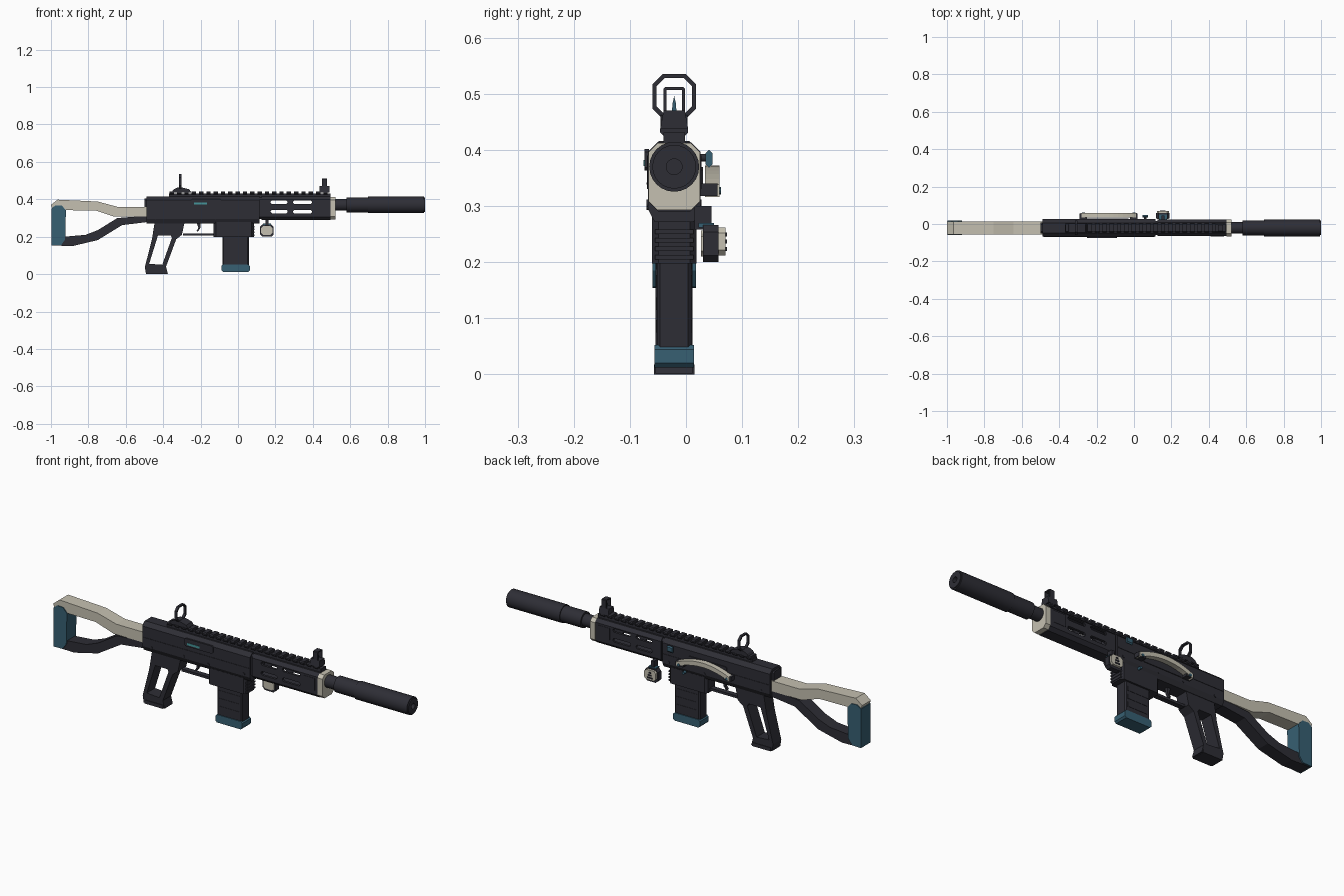
import bpy, bmesh, math
from mathutils import Vector

if "Cube" in bpy.data.objects:
    bpy.data.objects.remove(bpy.data.objects["Cube"], do_unlink=True)

CY = -0.021  # centre plane of the body
BORE = 0.37  # height of the barrel axis


def material(name, rgb):
    m = bpy.data.materials.new(name)
    m.use_nodes = True
    m.diffuse_color = (*rgb, 1)
    m.node_tree.nodes["Principled BSDF"].inputs["Base Color"].default_value = (*rgb, 1)
    return m


DARK = material("charcoal", (0.027, 0.027, 0.036))
CREAM = material("cream", (0.56, 0.53, 0.44))
TEAL = material("slate teal", (0.038, 0.115, 0.17))
BRIGHT = material("bright teal", (0.06, 0.3, 0.32))


def prism(name, pts, axis, lo, hi, mat):
    """Extrude a 2D outline along an axis from lo to hi."""
    def place(p, d):
        return {"x": (d, p[0], p[1]), "y": (p[0], d, p[1]), "z": (p[0], p[1], d)}[axis]
    bm = bmesh.new()
    a, b = [[bm.verts.new(place(p, d)) for p in pts] for d in (lo, hi)]
    bm.faces.new(a)
    bm.faces.new(b[::-1])
    n = len(pts)
    for i in range(n):
        bm.faces.new((a[i], b[i], b[(i + 1) % n], a[(i + 1) % n]))
    bmesh.ops.recalc_face_normals(bm, faces=bm.faces)
    me = bpy.data.meshes.new(name)
    bm.to_mesh(me)
    bm.free()
    me.materials.append(mat)
    ob = bpy.data.objects.new(name, me)
    bpy.context.collection.objects.link(ob)
    return ob


def chamfered(a0, a1, b0, b1, c):
    return [(a0 + c, b0), (a1 - c, b0), (a1, b0 + c), (a1, b1 - c),
            (a1 - c, b1), (a0 + c, b1), (a0, b1 - c), (a0, b0 + c)]


def box(name, x, y, z, mat, c=0, axis="x"):
    r = {"x": x, "y": y, "z": z}
    u, v = [r[k] for k in "xyz" if k != axis]
    pts = chamfered(*u, *v, c) if c else [(u[0], v[0]), (u[1], v[0]), (u[1], v[1]), (u[0], v[1])]
    return prism(name, pts, axis, *r[axis], mat)


def ring(cu, cv, r, n=24):
    return [(cu + r * math.cos(math.tau * i / n), cv + r * math.sin(math.tau * i / n)) for i in range(n)]


def cylinder(name, cu, cv, r, axis, lo, hi, mat, n=24):
    ob = prism(name, ring(cu, cv, r, n), axis, lo, hi, mat)
    bpy.ops.object.select_all(action="DESELECT")
    ob.select_set(True)
    bpy.context.view_layer.objects.active = ob
    bpy.ops.object.shade_smooth_by_angle(angle=math.radians(35))
    return ob


def cut(ob, cutter):
    """Subtract the cutter, bake the result and discard the cutter."""
    mod = ob.modifiers.new("cut", "BOOLEAN")
    mod.operation, mod.solver, mod.object = "DIFFERENCE", "EXACT", cutter
    bpy.context.view_layer.update()
    me = bpy.data.meshes.new_from_object(ob.evaluated_get(bpy.context.evaluated_depsgraph_get()))
    ob.modifiers.remove(mod)
    ob.data = me
    bpy.data.objects.remove(cutter, do_unlink=True)


def both_sides(name, x, z, depth, mat):
    for side, y0 in (("right", -0.068 - depth), ("left", 0.026)):
        box(f"{name}_{side}", x, (y0, y0 + depth), z, mat)


# Receiver
receiver = [(-0.056, 0.272), (0.014, 0.272), (0.026, 0.295), (0.026, 0.397),
            (0.006, 0.416), (-0.048, 0.416), (-0.068, 0.397), (-0.068, 0.295)]
prism("receiver", receiver, "x", -0.49, 0.115, DARK)
both_sides("receiver_seam", (-0.485, 0.11), (0.338, 0.342), 0.002, DARK)
for i, (x, z) in enumerate([(-0.44, 0.3), (-0.26, 0.305), (-0.12, 0.3), (0.08, 0.305)]):
    cylinder(f"receiver_pin_{i}", x, z, 0.007, "y", -0.07, 0.028, DARK, 12)
box("rear_cap", (-0.5, -0.485), (-0.05, 0.008), (0.285, 0.405), DARK, 0.01)

# Ejection port and bolt
box("port_cover", (-0.25, -0.09), (-0.074, -0.066), (0.363, 0.402), DARK, 0.006, "y")
box("bolt", (-0.235, -0.165), (-0.0755, -0.07), (0.371, 0.382), BRIGHT)

# Handguard: hollow shell with vent slots
guard = prism("handguard", chamfered(-0.065, 0.023, 0.29, 0.414, 0.016), "x", 0.125, 0.495, DARK)
cut(guard, box("cavity", (0.14, 0.485), (-0.053, 0.011), (0.302, 0.402), DARK))
for x in ((0.175, 0.265), (0.295, 0.395)):
    for z in ((0.375, 0.393), (0.325, 0.344)):
        cut(guard, box("slot", x, (-0.2, 0.2), z, DARK, 0.006, "y"))
box("guard_joint", (0.11, 0.13), (-0.058, 0.016), (0.295, 0.41), DARK, 0.01)
both_sides("guard_strip", (0.41, 0.48), (0.33, 0.39), 0.0015, DARK)
prism("front_collar", chamfered(-0.067, 0.025, 0.293, 0.412, 0.016), "x", 0.494, 0.522, CREAM)

# Barrel and muzzle tube
cylinder("barrel", CY, BORE, 0.031, "x", 0.515, 0.59, DARK)
cylinder("tube_sleeve", CY, BORE, 0.04, "x", 0.58, 0.705, DARK)
tube = cylinder("muzzle_tube", CY, BORE, 0.0445, "x", 0.695, 0.995, DARK)
cap = cylinder("muzzle_cap", CY, BORE, 0.039, "x", 0.99, 1.0, DARK)
for ob in (cap, tube):
    cut(ob, prism("bore", ring(CY, BORE, 0.014), "x", 0.96, 1.1, DARK))

# Top rail with teeth
box("rail_base", (-0.37, 0.495), (-0.04, -0.002), (0.41, 0.431), DARK)
teeth = 22
for i in range(teeth):
    x = -0.365 + i * 0.86 / teeth
    box(f"rail_tooth_{i}", (x, x + 0.023), (-0.046, 0.004), (0.426, 0.443), DARK, 0.005)

# Rear ring sight
prism("rear_sight_base", [(-0.355, 0.437), (-0.25, 0.437), (-0.26, 0.453), (-0.295, 0.462),
                          (-0.325, 0.462), (-0.345, 0.453)], "y", -0.045, 0.003, DARK)
sight = prism("rear_sight_ring", chamfered(-0.06, 0.018, 0.456, 0.535, 0.018), "x", -0.315, -0.302, DARK)
cut(sight, prism("sight_hole", chamfered(-0.053, 0.011, 0.463, 0.528, 0.015), "x", -0.4, -0.2, DARK))

# Front post sight
prism("front_sight_base", [(-0.046, 0.437), (0.004, 0.437), (-0.002, 0.47), (-0.04, 0.47)],
      "x", 0.435, 0.488, DARK)
frame = box("front_sight_frame", (0.45, 0.476), (-0.04, -0.002), (0.465, 0.512), DARK, 0.003)
cut(frame, box("frame_hole", (0.4, 0.6), (-0.035, -0.007), (0.47, 0.507), DARK))
prism("front_sight_post", [(CY - 0.004, 0.468), (CY + 0.004, 0.468), (CY + 0.003, 0.483), (CY, 0.496),
                           (CY - 0.003, 0.483)], "x", 0.459, 0.467, TEAL)

# Magazine well, magazine and base
box("magazine_well", (-0.13, 0.085), (-0.061, 0.019), (0.198, 0.28), DARK, 0.012, "z")
for i in range(4):
    z = 0.205 + i * 0.015
    box(f"well_rib_{i}", (0.08, 0.088), (-0.055, 0.013), (z, z + 0.008), DARK)
box("magazine", (-0.083, 0.058), (-0.052, 0.01), (0.045, 0.205), DARK, 0.006, "z")
for i in range(3):
    z = 0.075 + i * 0.04
    box(f"magazine_rib_{i}", (-0.07, 0.045), (-0.0535, 0.0115), (z, z + 0.022), DARK)
prism("magazine_base", chamfered(-0.088, 0.063, 0.012, 0.052, 0.008), "y", -0.056, 0.014, TEAL)

# Open-frame grip
grip = prism("grip", [(-0.445, 0.28), (-0.285, 0.28), (-0.3, 0.21), (-0.33, 0.187), (-0.385, 0.04),
                      (-0.375, 0.002), (-0.492, 0.002), (-0.498, 0.037), (-0.46, 0.187)],
             "y", -0.054, 0.012, DARK)
cut(grip, prism("grip_hole", [(-0.428, 0.207), (-0.36, 0.207), (-0.353, 0.195), (-0.405, 0.05),
                              (-0.475, 0.055)], "y", -0.2, 0.2, DARK))
box("grip_base", (-0.485, -0.382), (-0.057, 0.015), (0.0, 0.018), DARK)

# Trigger and guard
box("trigger_guard", (-0.295, -0.125), (-0.034, -0.008), (0.206, 0.218), DARK)
prism("trigger", [(-0.222, 0.278), (-0.2, 0.278), (-0.202, 0.245), (-0.215, 0.227), (-0.222, 0.23),
                  (-0.212, 0.247)], "y", -0.028, -0.014, DARK)

# Shoulder stock
S0, S1 = -0.056, 0.014
prism("stock_upper_arm", [(-1.0, 0.37), (-0.965, 0.398), (-0.75, 0.388), (-0.645, 0.36), (-0.488, 0.36),
                          (-0.488, 0.307), (-0.66, 0.307), (-0.76, 0.34), (-0.92, 0.342), (-0.995, 0.355)],
      "y", S0, S1, CREAM)
prism("stock_lower_arm", [(-0.93, 0.2), (-0.815, 0.21), (-0.75, 0.235), (-0.645, 0.3), (-0.488, 0.312),
                          (-0.488, 0.278), (-0.62, 0.262), (-0.75, 0.182), (-0.885, 0.15), (-0.99, 0.153),
                          (-0.98, 0.175)], "y", S0 + 0.003, S1 - 0.003, DARK)
prism("butt_pad", [(-0.996, 0.352), (-0.975, 0.368), (-0.942, 0.366), (-0.92, 0.342), (-0.924, 0.185),
                   (-0.945, 0.156), (-0.996, 0.154)], "y", S0 - 0.004, S1 + 0.004, TEAL)

# Curved side handle on the left
steps = [i / 6 - 1 for i in range(13)]
arc = [(-0.135 + 0.15 * t, 0.372 - 0.034 * t * t) for t in steps]
prism("side_handle", arc + [(x, z - 0.022) for x, z in arc[::-1]], "y", 0.034, 0.06, CREAM)
for i, x in enumerate((-0.28, -0.01)):
    box(f"handle_mount_{i}", (x - 0.012, x + 0.03), (0.02, 0.056), (0.318, 0.34), DARK)
    cylinder(f"handle_bolt_{i}", x + 0.01, 0.327, 0.007, "y", 0.05, 0.062, TEAL, 10)
box("left_port", (-0.25, -0.03), (0.025, 0.03), (0.32, 0.37), DARK, 0.006, "y")

# Left knob and magazine release
cylinder("knob_stem", 0.06, 0.386, 0.007, "y", 0.02, 0.037, DARK, 12)
box("knob", (0.045, 0.075), (0.035, 0.047), (0.368, 0.4), TEAL, 0.006)
cylinder("magazine_release", -0.01, 0.279, 0.007, "y", 0.01, 0.037, TEAL, 12)

# Small side module under the handguard
box("module_stem", (0.148, 0.164), (0.015, 0.045), (0.258, 0.3), DARK)
box("module_body", (0.118, 0.19), (0.03, 0.058), (0.2, 0.266), DARK, 0.012, "y")
box("module_back", (0.124, 0.184), (0.027, 0.03), (0.21, 0.256), CREAM, 0.01, "y")
box("module_face", (0.122, 0.186), (0.056, 0.07), (0.212, 0.262), CREAM, 0.01, "y")
for i in range(3):
    z = 0.22 + i * 0.013
    box(f"module_key_{i}", (0.14 + 0.004 * i, 0.168 - 0.004 * i), (0.068, 0.073), (z, z + 0.007), DARK)
box("module_latch", (0.135, 0.177), (0.022, 0.05), (0.262, 0.27), TEAL)
